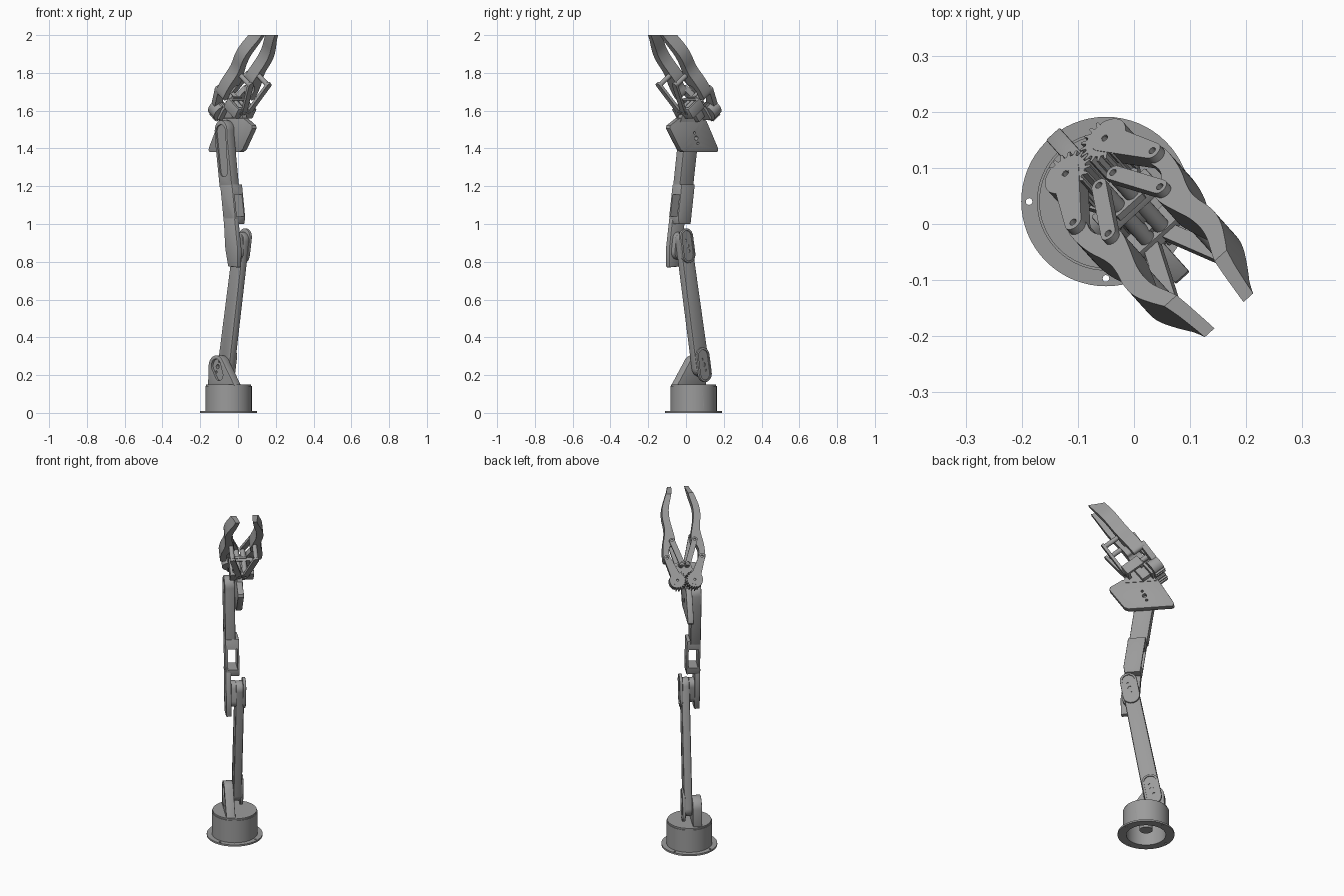
import bpy, bmesh
from math import sin, cos, pi, atan2, acos, hypot, radians
from mathutils import Vector as V

if "Cube" in bpy.data.objects:
    bpy.data.objects.remove(bpy.data.objects["Cube"])

U, S, Z = V((.67, -.742, 0)), V((.742, .67, 0)), V((0, 0, 1))
C = V((-.05, .04, 0))
ARM = (C, U, Z, S)                                   # side plane of the arm
T = radians(54)
HA, HN = U * cos(T) + Z * sin(T), U * -sin(T) + Z * cos(T)
HAND = (C - U * .085 + Z * 1.62 + S * .027, HA, S, HN)  # plane of the gripper
FLAT = (C, V((1, 0, 0)), V((0, 1, 0)), Z)

GREY = bpy.data.materials.new("dark_grey")
GREY.diffuse_color = (.33, .33, .33, 1)
GREY.use_nodes = True
GREY.node_tree.nodes["Principled BSDF"].inputs["Base Color"].default_value = GREY.diffuse_color


def circle(p, r, n=32):
    return [(p[0] + r * cos(2 * pi * i / n), p[1] + r * sin(2 * pi * i / n)) for i in range(n)]


def capsule(p, r, q, s, n=12):
    """Outline around two circles and their common tangents."""
    d = atan2(q[1] - p[1], q[0] - p[0])
    b = acos((r - s) / hypot(q[0] - p[0], q[1] - p[1]))
    out = []
    for c, rad, a0, a1 in ((q, s, d - b, d + b), (p, r, d + b, d + 2 * pi - b)):
        for i in range(n + 1):
            a = a0 + (a1 - a0) * i / n
            out.append((c[0] + rad * cos(a), c[1] + rad * sin(a)))
    return out


def soften(loop, times=2):
    """Round a closed outline by corner cutting."""
    for _ in range(times):
        nxt = []
        for (x0, y0), (x1, y1) in zip(loop, loop[1:] + loop[:1]):
            nxt += [(.75 * x0 + .25 * x1, .75 * y0 + .25 * y1), (.25 * x0 + .75 * x1, .25 * y0 + .75 * y1)]
        loop = nxt
    return loop


def prism(name, loop, frame, w0, w1, bevel=0, cuts=(), top=None):
    """Extrude a 2D loop between w0 and w1; cuts are (loop, w0, w1[, frame])."""
    o, p, q, w = frame
    bm = bmesh.new()
    lo = [bm.verts.new(o + p * x + q * y + w * w0) for x, y in loop]
    hi = [bm.verts.new(o + p * x + q * y + w * w1) for x, y in loop]
    bm.faces.new(lo[::-1])
    bm.faces.new(hi)
    for i in range(len(lo)):
        j = (i + 1) % len(lo)
        bm.faces.new((lo[i], lo[j], hi[j], hi[i]))
    bmesh.ops.recalc_face_normals(bm, faces=bm.faces)
    if bevel:
        edges = [e for e in bm.edges if e.calc_face_angle(0) > 1]
        bmesh.ops.bevel(bm, geom=edges, offset=bevel, segments=2, profile=.5, affect='EDGES')
    if top:
        bmesh.ops.bisect_plane(bm, geom=bm.verts[:] + bm.edges[:] + bm.faces[:],
                               plane_co=(0, 0, top), plane_no=(0, 0, 1), clear_outer=True)
        bmesh.ops.holes_fill(bm, edges=[e for e in bm.edges if e.is_boundary])
    me = bpy.data.meshes.new(name)
    bm.to_mesh(me)
    bm.free()
    me.materials.append(GREY)
    ob = bpy.data.objects.new(name, me)
    bpy.context.collection.objects.link(ob)
    for c in cuts:
        tool = prism("cutter", c[0], c[3] if len(c) > 3 else frame, c[1], c[2])
        tool.hide_render = True
        mod = ob.modifiers.new("cut", 'BOOLEAN')
        mod.object, mod.solver = tool, 'EXACT'
        dg = bpy.context.evaluated_depsgraph_get()
        ob.data = bpy.data.meshes.new_from_object(ob.evaluated_get(dg))
        ob.modifiers.clear()
        bpy.data.objects.remove(tool)
    return ob


def box(x0, x1, y0, y1):
    return [(x0, y0), (x1, y0), (x1, y1), (x0, y1)]


def horn(p, w0, w1):
    """Servo horn holes around a pivot."""
    return [(circle((p[0] + dx, p[1] + dz), r, 16), w0, w1)
            for dx, dz, r in ((0, 0, .012), (.012, .028, .007), (-.012, -.028, .007))]


# Base: flange with screw holes, hollow drum, hub below
holes = [(circle((.137 * cos(a), .137 * sin(a)), .006, 12), -.1, .1) for a in (0, pi / 2, pi, 1.5 * pi)]
prism("base_flange", circle((0, 0), .151, 64), FLAT, 0, .01,
      cuts=holes + [(circle((0, 0), .105, 64), -.1, .1)])
prism("base_drum", circle((0, 0), .123, 64), FLAT, .001, .142,
      cuts=[(circle((0, 0), .106, 64), -.1, .12),
            (circle((.12, .045), .008, 12), -.2, -.05, (C, V((1, 0, 0)), Z, V((0, -1, 0))))])
prism("turntable", circle((0, 0), .119, 64), FLAT, .14, .151)
prism("base_hub", circle((0, 0), .035), FLAT, .03, .13)

# Pivots in the side plane
SH, WR = (-.036, .245), (.005, 1.455)

# Shoulder bracket with a recessed outer face
bracket = [(-.10, .145), (.11, .145)] + [(SH[0] + .06 * cos(a), SH[1] + .06 * sin(a))
           for a in [radians(30 + 150 * i / 14) for i in range(15)]]
prism("shoulder_bracket", bracket, ARM, -.058, -.008, .004,
      cuts=[(capsule((SH[0] + .025, SH[1] - .045), .03, (SH[0], SH[1] + .005), .036), -.08, -.045)]
      + horn(SH, -.1, 0))

# Lower link with oval pads at both ends
prism("lower_link", capsule((-.036, .24), .048, (.086, .915), .042), ARM, -.008, .038, .01)
for name, (x, z) in (("shoulder_pad", (-.036, .255)), ("elbow_pad", (.081, .885))):
    a, b = (x - .008, z - .046), (x + .008, z + .046)
    prism(name, capsule(a, .046, b, .046), ARM, .03, .047, .004,
          cuts=[(capsule(a, .034, b, .034), .041, .08)] + horn((x, z), .0355, .08))

# Upper link: elbow plate, servo frame, forearm
prism("elbow_plate", [(.065, .775), (.14, .77), (.142, .87), (.118, 1.03), (.03, 1.03), (.042, .87)],
      ARM, -.064, -.034, .005)
prism("elbow_joint", capsule((.09, .85), .038, (.08, .92), .038), ARM, -.04, -.006)
CROSS = (C, S, Z, U)
prism("servo_frame", [(.03, 1.0), (.115, 1.0), (.12, 1.04), (.095, 1.21), (.0, 1.21)], ARM, -.062, .012, .004,
      cuts=[(box(-.05, .002, 1.04, 1.155), -.2, .3, CROSS)])
prism("forearm", [(-.005, 1.19), (.095, 1.19), (.055, 1.47)] +
      [(.005 + .05 * cos(a), 1.495 + .055 * sin(a)) for a in [pi * i / 14 for i in range(15)]] + [(-.042, 1.44)],
      ARM, -.062, -.006, .007,
      cuts=[(capsule((.03, 1.28), .03, (.006, 1.49), .036), -.08, -.054)])

# Wrist plate
prism("wrist_plate", [(-.145, 1.38), (.09, 1.38), (.115, 1.392), (.193, 1.505), (.19, 1.522),
                      (.125, 1.56), (-.045, 1.56), (-.07, 1.545), (-.15, 1.405), (-.153, 1.39)],
      ARM, -.006, .027, .003, cuts=horn(WR, 0, .1))
prism("wrist_mount", [(-.06, 1.54), (.12, 1.54), (.09, 1.62), (-.04, 1.6)], ARM, .0, .03)

# Gripper housing: top plate, servo body, frame and bottom plate
prism("hand_top_plate", [(-.03, -.06), (.03, -.06), (.115, -.03), (.115, .03), (.03, .06), (-.03, .06)],
      HAND, -.075, -.062)
prism("hand_servo_body", box(-.01, .1, -.03, .03), HAND, -.125, -.07, .003)
prism("hand_bottom_plate", capsule((.09, -.022), .02, (.09, .022), .02), HAND, -.178, -.165)
prism("hand_servo_box", box(.05, .11, -.065, .065), HAND, -.175, -.07, .003,
      cuts=[(box(-.05, .05, -.158, -.09), -.1, .3, (HAND[0], S, HN, HA))])

# Fingers, gears and links, mirrored across the hand
for side, m in (("left", -1), ("right", 1)):
    def P(pts):
        return [(x, y * m) for x, y in pts]
    gear, outer, inner, tip = (0, .047), (.125, .095), (.093, .017), (.22, .062)
    n = 20
    teeth = []
    for i in range(n):
        for f, r in ((-.3, .041), (-.14, .052), (.14, .052), (.3, .041)):
            a = 2 * pi * (i + f + (.5 if m > 0 else 0)) / n
            rr = r if sin(a) < .3 else .044
            teeth.append((gear[0] + rr * cos(a), gear[1] + rr * sin(a)))
    prism(side + "_gear", P(teeth), HAND, -.06, 0,
          cuts=[(P(circle((dx, .047 + dy), .006, 12)), -.012, .02) for dx, dy in ((0, 0), (.018, .01), (-.018, -.01))])
    prism(side + "_drive_arm", P(capsule(gear, .028, outer, .017)), HAND, -.03, .001,
          cuts=[(P(circle(outer, .007, 12)), -.01, .02), (P(circle(gear, .007, 12)), -.01, .02)])
    prism(side + "_upper_link", P(capsule(inner, .015, tip, .015)), HAND, -.016, 0,
          cuts=[(P(circle(c, .007, 12)), -.01, .02) for c in (inner, tip)])
    prism(side + "_inner_post", P(circle(inner, .015, 20)), HAND, -.17, -.01)
    prism(side + "_lower_link", P(capsule(inner, .015, (.27, .064), .015)), HAND, -.182, -.166,
          cuts=[(P(circle(inner, .007, 12)), -.2, -.15)])
    prism(side + "_lower_post", P(circle((.265, .064), .013, 20)), HAND, -.17, -.08)
    finger = [(.105, .085), (.105, .108), (.125, .116), (.2, .112), (.26, .097), (.3, .096),
              (.35, .105), (.4, .103), (.46, .083), (.52, .058), (.7, .03),
              (.7, .01), (.52, .036), (.46, .05), (.4, .067), (.34, .066), (.28, .052),
              (.23, .042), (.202, .045), (.2, .068), (.165, .084), (.125, .076)]
    prism(side + "_finger", soften(P(finger)), HAND, -.086, -.014, top=2.0)

# Smooth rounded sides while keeping edges sharp
bpy.ops.object.select_all(action='SELECT')
bpy.context.view_layer.objects.active = bpy.context.selected_objects[0]
bpy.ops.object.shade_smooth_by_angle(angle=radians(30))
